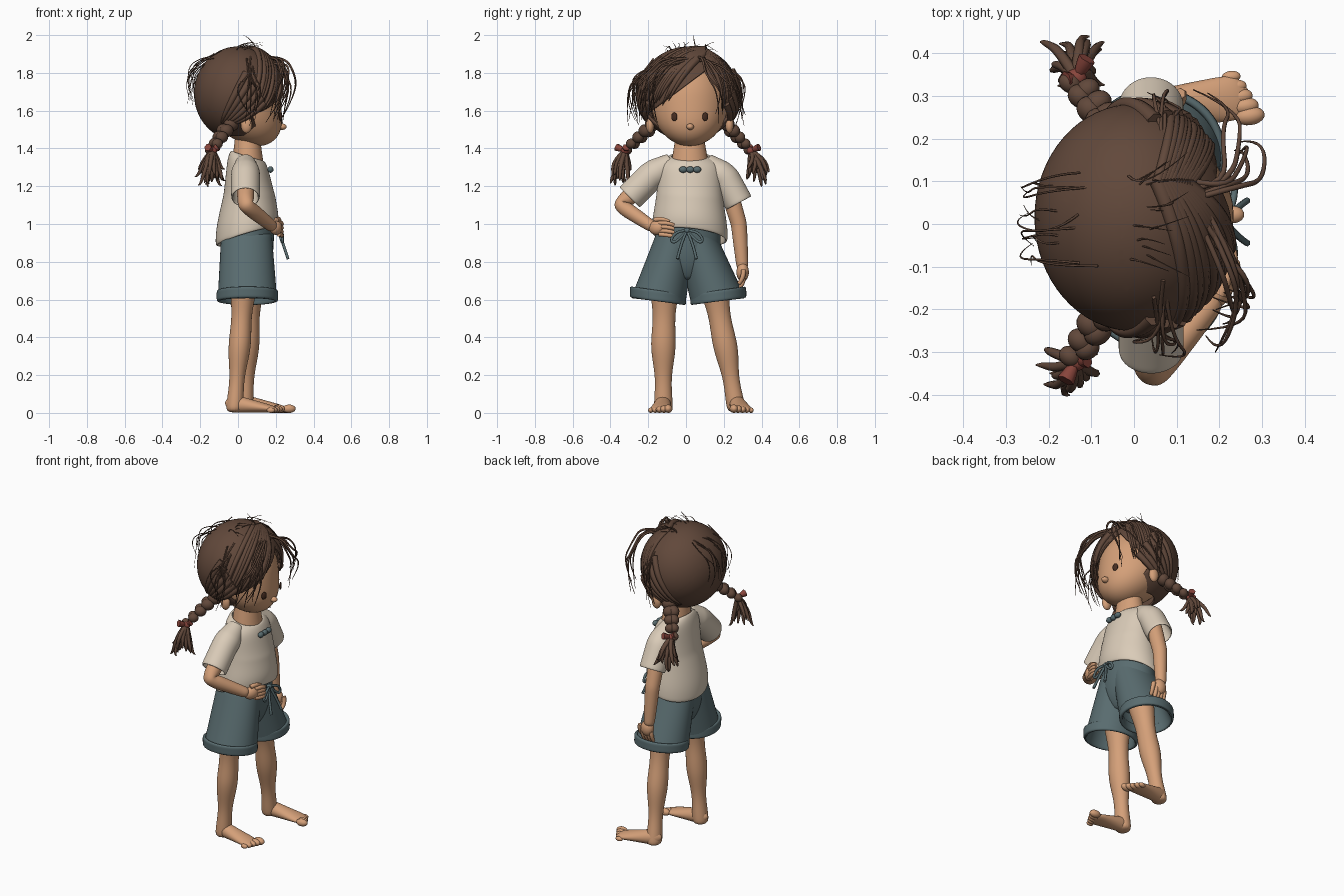
import bpy, bmesh, random
from math import sin, cos, pi, tau, sqrt
from mathutils import Vector, Matrix

random.seed(4)
uniform = random.uniform
if "Cube" in bpy.data.objects:
    bpy.data.objects.remove(bpy.data.objects["Cube"])


def material(name, *colour):
    mat = bpy.data.materials.new(name)
    mat.use_nodes = True
    mat.diffuse_color = (*colour, 1)
    mat.node_tree.nodes["Principled BSDF"].inputs["Base Color"].default_value = (*colour, 1)
    return mat


skin = material("warm skin", .66, .35, .19)
hair = material("brown hair", .12, .065, .043)
cream = material("cream cloth", .7, .6, .48)
slate = material("slate blue cloth", .1, .15, .16)
red = material("dusty red ribbon", .25, .06, .045)
dark = material("dark brown eye", .06, .025, .015)


def link(name, data, mat):
    data.materials.append(mat)
    ob = bpy.data.objects.new(name, data)
    bpy.context.collection.objects.link(ob)
    return ob


def finish(name, bm, mat, smooth=False, thickness=0):
    bmesh.ops.recalc_face_normals(bm, faces=bm.faces)
    mesh = bpy.data.meshes.new(name)
    bm.to_mesh(mesh)
    bm.free()
    mesh.shade_smooth()
    ob = link(name, mesh, mat)
    if thickness:
        ob.modifiers.new("thickness", 'SOLIDIFY').thickness = thickness
    if smooth:
        sub = ob.modifiers.new("smooth", 'SUBSURF')
        sub.levels = sub.render_levels = 2
    return ob


def along(*points):
    """Position on a polyline for a share t of its pieces."""
    points = [Vector(p) for p in points]

    def place(t):
        i = min(int(t * (len(points) - 1)), len(points) - 2)
        return points[i].lerp(points[i + 1], t * (len(points) - 1) - i)
    return place


def tube(name, centre, size, mat, up=None, slope=lambda t: (0, 0), thickness=0, steps=12, sides=16):
    """Loft of ellipses: level rings when up is None, otherwise square to the path."""
    bm = bmesh.new()
    loops = []
    for i in range(steps + 1):
        t = i / steps
        wide, deep = size(t)
        lean, tilt = slope(t)
        a, b = Vector((1, 0, lean)), Vector((0, 1, tilt))
        if up:
            ahead = centre(min(1, t + .1)) - centre(max(0, t - .1))
            a = ahead.cross(Vector(up)).normalized()
            b = a.cross(ahead).normalized()
        angles = [tau * k / sides for k in range(sides)]
        loops.append([bm.verts.new(centre(t) + a * wide * cos(w) + b * deep * sin(w)) for w in angles])
    for low, high in zip(loops, loops[1:]):
        for k in range(sides):
            bm.faces.new((low[k - 1], low[k], high[k], high[k - 1]))
    if not thickness:
        bm.faces.new(loops[0])
        bm.faces.new(loops[-1])
    return finish(name, bm, mat, True, thickness)


def ball(name, place, size, mat, turn=0):
    bm = bmesh.new()
    bmesh.ops.create_uvsphere(bm, u_segments=20, v_segments=12, radius=1)
    bm.transform(Matrix.LocRotScale(Vector(place), Matrix.Rotation(turn, 3, 'Z').to_quaternion(), Vector(size)))
    return finish(name, bm, mat)


def strands(name, paths, mat, tip=.1):
    """Round curves given as (radius, points), thinning to the tip share."""
    curve = bpy.data.curves.new(name, 'CURVE')
    curve.dimensions, curve.bevel_depth, curve.bevel_resolution = '3D', 1, 1
    curve.resolution_u, curve.use_fill_caps = 5, True
    for radius, points in paths:
        spline = curve.splines.new('NURBS')
        spline.points.add(len(points) - 1)
        for i, (knob, p) in enumerate(zip(spline.points, points)):
            knob.co = (*p, 1)
            knob.radius = radius * (1 - (1 - tip) * (i / (len(points) - 1)) ** 2)
        spline.order_u, spline.use_endpoint_u = 3, True
    link(name, curve, mat)


# Legs, feet, toes and the flared shorts, one side at a time
limbs = (("right", -1, (.035, -.11, .75), (.01, -.12, .37), (-.02, -.12, 0), (.22, -.14, 0)),
         ("left", 1, (.07, .13, .75), (.055, .205, .37), (.035, .27, 0), (.275, .3, 0)))
for side, s, hip, shin, heel, toe in limbs:
    def thick(t):
        r = .075 - .034 * t + .006 * sin(tau * (t - .42) / .45)
        return r * .95, r * 1.05
    tube(side + "_leg", along(hip, shin, heel), thick, skin, steps=16)

    heel, toe = Vector(heel), Vector(toe)
    run = (toe - heel).normalized()
    back = heel - run * .05

    def sole(t):
        return back.lerp(toe, t) + Vector((0, 0, .055 - .04 * t))

    def arch(t):
        end = sqrt(1.01 - abs(2 * t - 1) ** 6)
        return (.038 + .022 * t) * end, (.055 - .04 * t) * end
    tube(side + "_foot", sole, arch, skin, (0, 0, 1))
    out = Vector((-run.y, run.x, 0)) * s
    for k in range(5):
        r = .022 - .002 * k
        p = toe + out * (k * .024 - .046) - run * (.008 * k + .01)
        ball(f"{side}_toe_{k + 1}", (p.x, p.y, r), (r * 1.6, r, r), skin, run.y)

    low = (.05, .16 * s + .012, .59)
    tube(side + "_shorts_leg", along((.045, .05 * s, .95), low),
         lambda t: (.137 + .025 * t, .11 + .037 * t), slate, None, lambda t: (0, .13 * s * t), .015)
    tube(side + "_shorts_cuff", along((.05, .16 * s + .01, .65), low),
         lambda t: (.167, .152), slate, None, lambda t: (0, .13 * s), .02, 3)

tube("shorts_hips", along((.05, .01, 1), (.045, .01, .7)),
     lambda t: (.145 - .06 * t ** 4, .17 + .03 * t - .12 * t ** 4), slate)

# Drawstring bow
knot = Vector((.215, .005, .965))
ball("drawstring_knot", knot, (.016, .018, .014), slate)
cords = []
for s in (-1, 1):
    cords.append((.008, [knot + Vector(p) for p in ((0, 0, 0), (.02, .03 * s, -.06), (.05, .05 * s, -.15))]))
    loop = ((0, 0, 0), (.02, .05 * s, 0), (.02, .09 * s, -.05), (.02, .06 * s, -.07), (0, 0, 0))
    cords.append((.008, [knot + Vector(p) for p in loop]))
strands("drawstring", cords, slate, 1)


# Shirt: rounded shoulders, a dipped collar, a full waist and a hem that is higher in front
def shirt_size(t):
    neck = (1 - t) ** 16
    belly = .012 * sin(pi * t ** 3)
    return (.105 + .062 * t) * (1 - .15 * neck) + belly, (.172 + .033 * t ** 3) * (1 - .42 * neck) + belly


tube("shirt", along((.05, .02, 1.365), (.06, .02, 1.15), (.045, .02, .93)), shirt_size, cream, None,
     lambda t: (.58 * t - .3, -.1 * t), .015, 16)
for k in (-1, 0, 1):
    ball(f"collar_knot_{k + 2}", (.172, .022 + k * .037, 1.288), (.016, .022, .017), slate)

# Sleeves and arms
arms = (("right", ((.04, -.07, 1.33), (.04, -.19, 1.25), (.04, -.3, 1.14)), ((.04, -.2, 1.23), (.04, -.35, 1.1), (.19, -.17, .98))),
        ("left", ((.04, .1, 1.33), (.04, .21, 1.24), (.04, .28, 1.11)), ((.04, .22, 1.2), (.04, .28, 1), (.05, .3, .76))))
for side, cloth, arm in arms:
    def sleeve_size(t):
        return (.078 * min(1, .65 + t),) * 2

    def arm_size(t):
        return (.047 - .016 * t * t,) * 2
    tube(side + "_sleeve", along(*cloth), sleeve_size, cream, (1, 0, 0), thickness=.012)
    tube(side + "_arm", along(*arm), arm_size, skin, (1, 0, 0))


def fingers(name, root, spread, reach, curl):
    """Four fingers side by side, then a thumb lying apart from them."""
    root, spread, reach, curl = (Vector(v) for v in (root, spread, reach, curl))
    paths = []
    for k in (-1.5, -.5, .5, 1.5, -2.5):
        base = root + spread * k - reach * (.6 if k < -2 else 0)
        paths.append((.0135, [base, base + reach + spread * k * .2, base + reach * 1.6 + curl]))
    strands(name, paths, skin, .75)


# Palms and curled fingers
ball("right_palm", (.2, -.155, .98), (.03, .045, .038), skin, -.5)
ball("left_palm", (.06, .3, .745), (.04, .033, .05), skin)
fingers("right_fingers", (.215, -.14, .975), (0, 0, -.019), (.022, .042, 0), (-.02, .01, -.01))
fingers("left_fingers", (.06, .305, .73), (-.019, 0, 0), (0, 0, -.045), (0, -.025, 0))

# Neck, and a head whose jaw is drawn forward
tube("neck", along((.052, .02, 1.3), (.05, .02, 1.47)), lambda t: (.088 - .022 * t, .105 - .03 * t), skin)
head = ball("head", (.02, .02, 1.65), (.21, .21, .24), skin)
for v in head.data.vertices:
    v.co.x += .4 * max(0, 1.62 - v.co.z)
head.modifiers.new("smooth", 'SUBSURF').levels = 1
ball("nose", (.232, .022, 1.515), (.026, .02, .017), skin)
for side, s in (("right", -1), ("left", 1)):
    ball(side + "_ear", (.045, .02 + s * .21, 1.525), (.03, .022, .045), skin)
    ball(side + "_eye", (.226, .02 + s * .082, 1.567), (.007, .017, .023), dark, s * .4)

# Hair cap: an ellipsoid cut open in front below a parted hairline
middle, half = Vector((0, .015, 1.69)), Vector((.233, .266, .25))
bm = bmesh.new()
bmesh.ops.create_uvsphere(bm, u_segments=64, v_segments=40, radius=1)
bm.transform(Matrix.LocRotScale(middle, None, half))
part = Vector((0, .1, 1.81))
edges = [(part, Vector((0, -.75, 1))), (part, Vector((0, 1.2, 1))), (Vector((.07, 0, 1.6)), Vector((-1, 0, -.3)))]
nape = (Vector((0, 0, 1.465)), Vector((0, 0, 1)))
for point, normal in edges + [nape]:
    bmesh.ops.bisect_plane(bm, geom=bm.verts[:] + bm.edges[:] + bm.faces[:], plane_co=point, plane_no=normal)


def bare(p):
    return (p - nape[0]).dot(nape[1]) < 0 or all((p - point).dot(normal) < 0 for point, normal in edges)


opening = [f for f in bm.faces if bare(f.calc_center_median())]
bmesh.ops.delete(bm, geom=opening, context='FACES')
finish("hair_cap", bm, hair, thickness=.012)


def drape(radius, start, end, lift=.02):
    """A lock lying over the hair ellipsoid, lifted in its middle."""
    points = []
    for i in range(7):
        d = Vector(start).lerp(Vector(end), i / 6) - middle
        fit = Vector(d[k] / half[k] for k in range(3)).length
        points.append(middle + d / fit * (1 + lift * sin(pi * (i + 1) / 8)))
    return radius, points


# Fringe swept away from the parting, and locks swept back to the braids
locks = []
for k in range(12):
    f = k / 11
    crown = (.13 - .08 * f, .09, 1.9)
    locks.append(drape(.02, crown, (.23 - .17 * f, -.1 - .15 * f, uniform(1.64, 1.68) - .08 * f), .035))
    locks.append(drape(.013, crown, (.17 - .1 * f, .2 + .06 * f, uniform(1.6, 1.66) - .06 * f)))
for s in (-1, 1):
    for k in range(6):
        locks.append(drape(.02, (.14 - .02 * k, s * .2, 1.64 + .03 * k), (-.06 - .01 * k, s * .2, 1.5), .01))
strands("fringe_locks", locks, hair)

# Loose wisps over the face, the sides, the back and the crown
wisps = []


def wisp(radius, *points):
    loose = [Vector(p) + Vector(uniform(-.03, .03) for axis in range(3)) for p in points]
    wisps.append((radius, loose))


for k in range(14):
    y = uniform(.16, .3) * (-1 if k % 3 else 1)
    x = .37 - abs(y) / 2
    wisp(.007, (.12, .08, 1.87), (.22, y / 3, 1.88), (x, .7 * y, 1.8), (x, y, 1.7), (x - .06, y, 1.56))
for k in range(12):
    s = (-1) ** k
    wisp(.005, (.05, s * .15, 1.86), (.07, s * .27, 1.78), (uniform(-.05, .15), s * .3, 1.68), (.06, s * .28, 1.54))
for k in range(12):
    y = uniform(-.1, .1)
    wisp(.003, (-.1, y, 1.89), (-.2, y, 1.86), (-.27, y, 1.76), (-.24, y, 1.64))
    wisp(.003, (0, y, 1.9), (0, y, 1.95), (.1, 1.5 * y, 1.94))
wisps.append((.004, [(.1, .06, 1.9), (.09, .04, 1.97), (.03, .04, 2)]))
strands("loose_wisps", wisps, hair, .2)

# Braids, ribbons and tufts
for side, s in (("right", -1), ("left", 1)):
    start, end = Vector((-.05, .02 + s * .2, 1.52)), Vector((-.135, .01 + s * .32, 1.4))
    for k in range(8):
        flip = (-1) ** k
        r = .042 - .002 * k
        ball(f"{side}_braid_{k + 1}", start.lerp(end, k / 7) + Vector((.014, 0, .008)) * flip, (r, r * .85, r * .9), hair, .6 * flip)
    knot = end + Vector((0, s * .012, -.012))
    ball(side + "_ribbon_knot", knot, (.024, .022, .02), red)
    wings = [knot + Vector((d * .025, s * .02 + d * .025, .018)) for d in (-1, 1)]
    strands(side + "_ribbon_wings", [(.021, [wing, knot.lerp(wing, .5), knot]) for wing in wings], red, .35)
    tuft = []
    for k in range(18):
        tip = knot + Vector((uniform(-.08, .06), s * uniform(-.03, .1), uniform(-.19, -.09)))
        bend = knot.lerp(tip, .5) + Vector((0, s * uniform(0, .03), .015))
        tuft.append((.014, [knot, bend, tip, tip + Vector((uniform(-.02, .02), 0, 0))]))
    strands(side + "_braid_tuft", tuft, hair)
